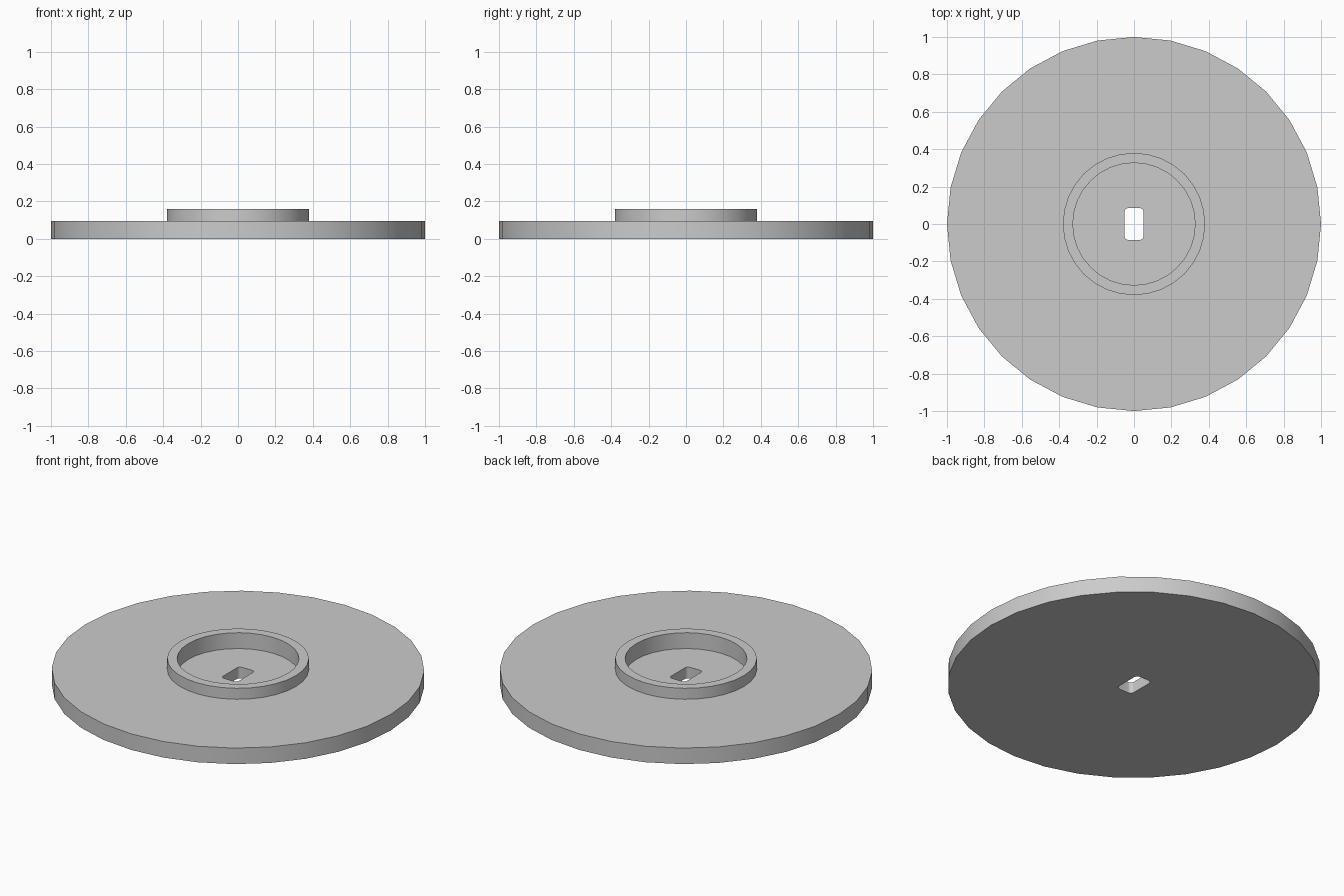
import bpy
import bmesh
from math import cos, sin, pi, radians

SIDES = 32
DISC_TOP, COLLAR_TOP, FLOOR = 0.095, 0.16, 0.066

cube = bpy.data.objects.get("Cube")
if cube:
    bpy.data.objects.remove(cube)

grey = bpy.data.materials.new("plain_grey")
grey.use_nodes = True
colour = (0.6, 0.6, 0.6, 1)
grey.diffuse_color = colour
grey.node_tree.nodes["Principled BSDF"].inputs["Base Color"].default_value = colour


def circle(radius, z):
    """Points of a horizontal circle."""
    return [(radius * cos(2 * pi * i / SIDES), radius * sin(2 * pi * i / SIDES), z)
            for i in range(SIDES)]


def slot(half_x, half_y, corner, z):
    """Points of a rounded rectangle, with as many points as a circle."""
    per_corner = SIDES // 4
    points = []
    for k, (sx, sy) in enumerate([(1, 1), (-1, 1), (-1, -1), (1, -1)]):
        for i in range(per_corner):
            a = pi / 2 * (k + i / (per_corner - 1))
            points.append((sx * (half_x - corner) + corner * cos(a),
                           sy * (half_y - corner) + corner * sin(a), z))
    return points


# Closed cross-section: disc rim, raised collar, recessed floor, through slot
sections = [
    circle(1.0, 0),
    circle(1.0, DISC_TOP),
    circle(0.38, DISC_TOP),
    circle(0.38, COLLAR_TOP),
    circle(0.327, COLLAR_TOP),
    circle(0.327, FLOOR),
    slot(0.052, 0.085, 0.022, FLOOR),
    slot(0.052, 0.085, 0.022, 0),
]

bm = bmesh.new()
rings = [[bm.verts.new(p) for p in section] for section in sections]
for n, lower in enumerate(rings):
    upper = rings[(n + 1) % len(rings)]
    for i in range(SIDES):
        j = (i + 1) % SIDES
        bm.faces.new((lower[i], lower[j], upper[j], upper[i]))
bmesh.ops.recalc_face_normals(bm, faces=bm.faces)

mesh = bpy.data.meshes.new("collared_disc")
bm.to_mesh(mesh)
bm.free()
mesh.materials.append(grey)
disc = bpy.data.objects.new("collared_disc", mesh)
bpy.context.collection.objects.link(disc)

# Smooth round walls, crisp rims
bpy.ops.object.select_all(action='DESELECT')
disc.select_set(True)
bpy.context.view_layer.objects.active = disc
bpy.ops.object.shade_smooth_by_angle(angle=radians(30))
